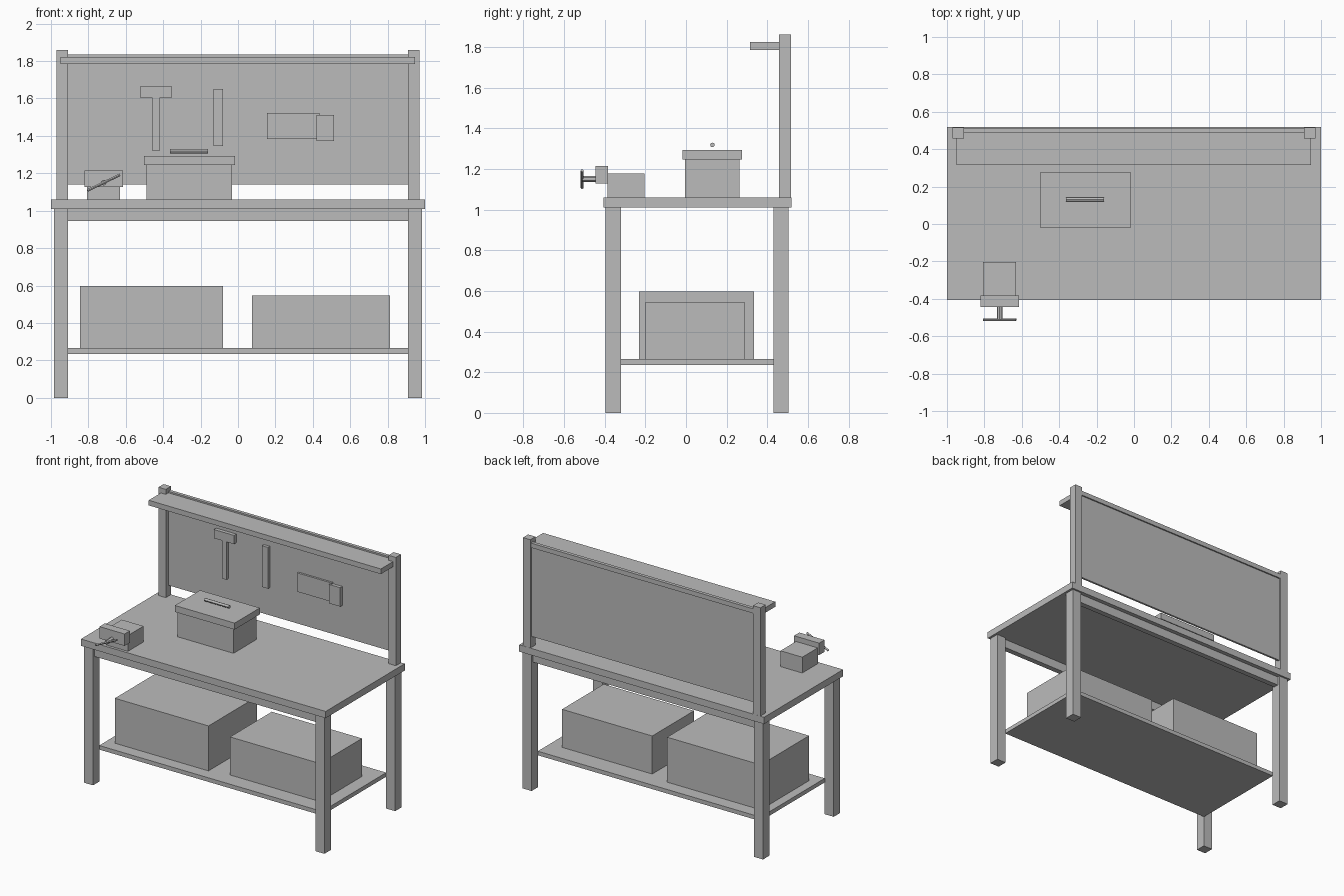
import bpy
from math import atan2, pi
from mathutils import Vector

cube = bpy.data.objects.get("Cube")
if cube:
    bpy.data.objects.remove(cube, do_unlink=True)

grey = bpy.data.materials.new("plain grey")
grey.use_nodes = True
grey.diffuse_color = (0.5, 0.5, 0.5, 1)
grey.node_tree.nodes["Principled BSDF"].inputs["Base Color"].default_value = (0.5, 0.5, 0.5, 1)


def box(name, x, y, z):
    """Box from its (low, high) range on each axis."""
    bpy.ops.mesh.primitive_cube_add(size=1, location=[sum(r) / 2 for r in (x, y, z)])
    ob = bpy.context.object
    ob.name = name
    ob.scale = [r[1] - r[0] for r in (x, y, z)]
    bpy.ops.object.transform_apply(location=False, rotation=False, scale=True)
    ob.data.materials.append(grey)
    return ob


def rod(name, start, end, radius, sides=12):
    """Cylinder between two points."""
    a, b = Vector(start), Vector(end)
    bpy.ops.mesh.primitive_cylinder_add(vertices=sides, radius=radius, depth=(b - a).length,
                                        location=(a + b) / 2)
    ob = bpy.context.object
    ob.name = name
    ob.rotation_euler = (b - a).to_track_quat('Z', 'Y').to_euler()
    ob.data.materials.append(grey)
    bpy.ops.object.shade_smooth_by_angle()
    return ob


# Bench frame
box("tabletop", (-1, 1), (-0.405, 0.518), (1.01, 1.06))
box("lower_shelf", (-0.91, 0.91), (-0.32, 0.43), (0.235, 0.265))
for depth, y in (("front", (-0.395, -0.32)), ("back", (0.43, 0.505))):
    for side, x in (("right", (-0.983, -0.908)), ("left", (0.908, 0.983))):
        box(f"{depth}_{side}_leg", x, y, (0, 1.01))
    middle = sum(y) / 2
    box(f"{depth}_apron", (-0.91, 0.91), (middle - 0.02, middle + 0.02), (0.945, 1.01))

# Tool board with its posts, rail and narrow shelf
for side, x in (("right", (-0.97, -0.91)), ("left", (0.91, 0.97))):
    box(f"{side}_post", x, (0.457, 0.517), (1.06, 1.86))
box("tool_board", (-0.91, 0.91), (0.487, 0.502), (1.14, 1.832))
box("board_rail", (-0.91, 0.91), (0.487, 0.512), (1.80, 1.834))
box("top_shelf", (-0.95, 0.947), (0.315, 0.488), (1.785, 1.823))

# Hanging tools
box("hammer_head", (-0.52, -0.355), (0.46, 0.487), (1.603, 1.667))
box("hammer_handle", (-0.457, -0.42), (0.465, 0.487), (1.32, 1.603))
box("chisel", (-0.13, -0.08), (0.465, 0.487), (1.345, 1.65))
box("saw_blade", (0.155, 0.435), (0.472, 0.487), (1.383, 1.522))
box("saw_grip", (0.42, 0.512), (0.462, 0.487), (1.372, 1.512))

# Toolbox
box("toolbox_body", (-0.49, -0.033), (-0.005, 0.262), (1.06, 1.245))
box("toolbox_lid", (-0.503, -0.015), (-0.018, 0.276), (1.245, 1.293))
rod("toolbox_handle", (-0.363, 0.13, 1.318), (-0.16, 0.13, 1.318), 0.011)

# Vise
box("vise_body", (-0.808, -0.63), (-0.385, -0.203), (1.06, 1.177))
box("vise_jaw", (-0.82, -0.615), (-0.445, -0.383), (1.127, 1.215))
rod("vise_screw", (-0.718, -0.51, 1.15), (-0.718, -0.44, 1.15), 0.015)
rod("vise_handle", (-0.805, -0.511, 1.108), (-0.631, -0.511, 1.192), 0.007)

# Storage crates
box("large_crate", (-0.845, -0.08), (-0.23, 0.335), (0.265, 0.597))
box("small_crate", (0.075, 0.812), (-0.20, 0.287), (0.265, 0.546))
